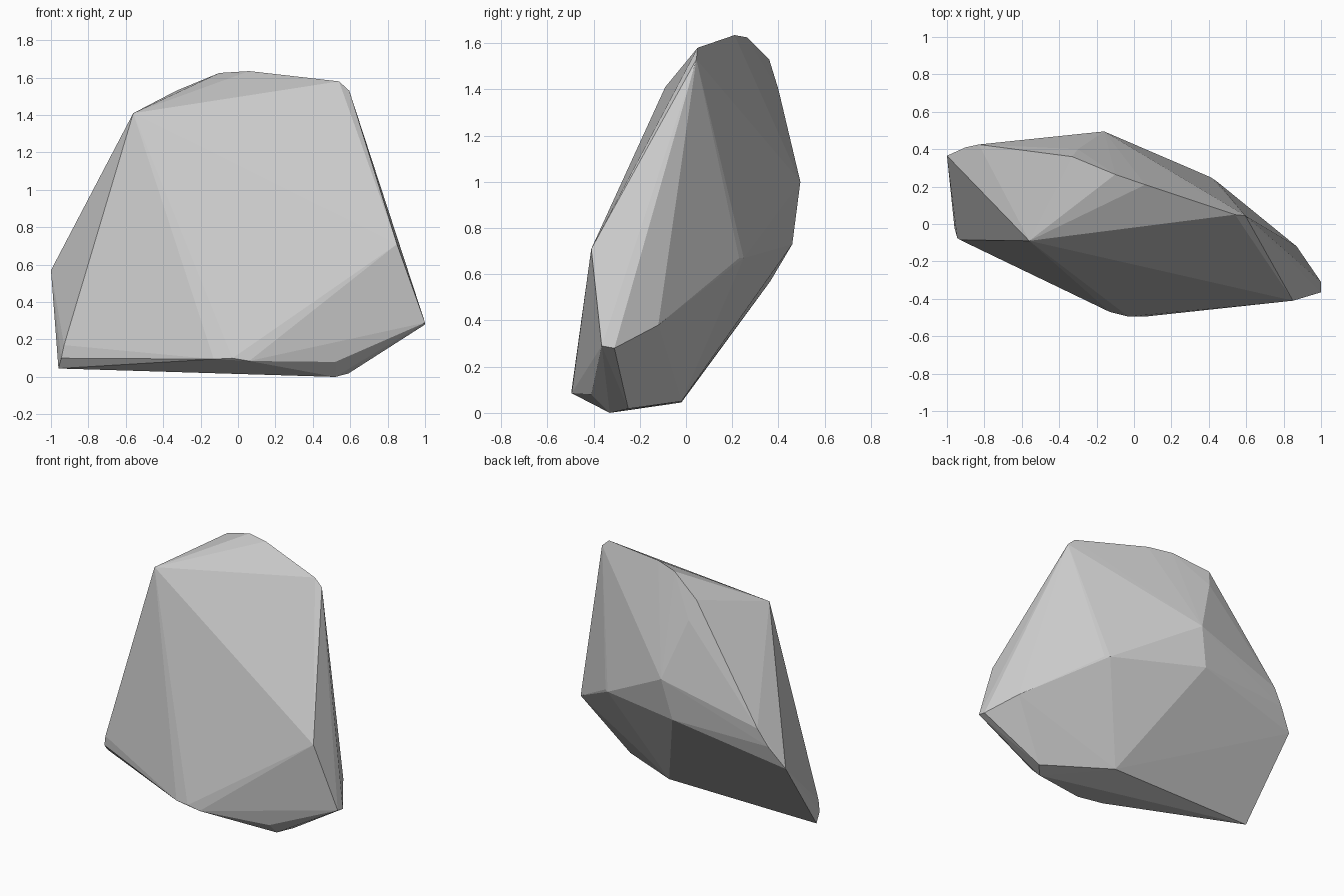
import bpy, bmesh

if "Cube" in bpy.data.objects:
    bpy.data.objects.remove(bpy.data.objects["Cube"])

# Corner points of the faceted boulder, grouped by region
crown = [(-.56, -.09, 1.41), (-.33, .36, 1.53), (-.10, .265, 1.625),
         (.06, .21, 1.635), (.54, .05, 1.58), (.595, .045, 1.53)]
left_side = [(-1, .365, .57), (-.9, .41, .71), (-.83, .425, .82),
             (-.93, -.085, .17), (-.945, -.075, .1), (-.96, -.02, .045)]
right_side = [(.85, -.41, .71), (1, -.31, .28), (1, -.365, .29), (.87, -.12, .38)]
back = [(-.16, .495, 1.0), (-.22, .46, .73), (-.30, .40, 1.40),
        (.41, .25, .67), (.44, .23, .67)]
front_toe = [(-.13, -.47, .095), (-.03, -.495, .10), (.06, -.495, .085), (.52, -.41, .08)]
underside = [(.52, -.33, 0), (.59, -.25, .018), (.14, -.02, .05), (-.27, 0, .10)]

# Wrap the corners in a convex hull to make the flat stone facets
bm = bmesh.new()
for p in crown + left_side + right_side + back + front_toe + underside:
    bm.verts.new(p)
hull = bmesh.ops.convex_hull(bm, input=bm.verts[:])
loose = [v for v in bm.verts if not v.link_faces]
bmesh.ops.delete(bm, geom=loose, context='VERTS')
bmesh.ops.recalc_face_normals(bm, faces=bm.faces[:])

mesh = bpy.data.meshes.new("boulder")
bm.to_mesh(mesh)
bm.free()
boulder = bpy.data.objects.new("boulder", mesh)
bpy.context.collection.objects.link(boulder)
